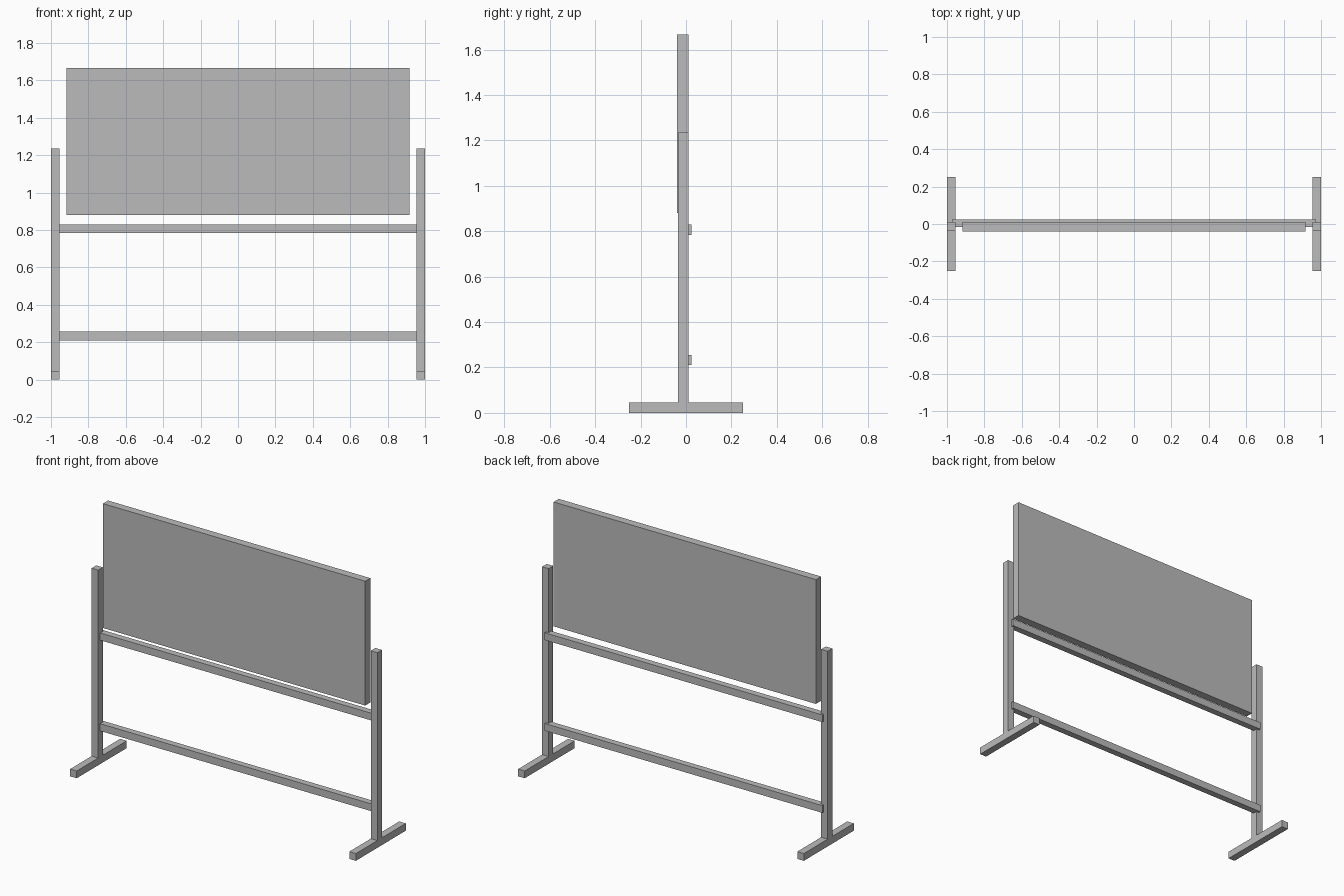
import bpy
import bmesh
from mathutils import Vector

default_cube = bpy.data.objects.get("Cube")
if default_cube:
    bpy.data.objects.remove(default_cube, do_unlink=True)

grey = bpy.data.materials.new("plain grey")
grey.use_nodes = True
grey.diffuse_color = (0.5, 0.5, 0.5, 1)
grey.node_tree.nodes["Principled BSDF"].inputs["Base Color"].default_value = grey.diffuse_color


def extrude_side_profile(name, profile, x_min, x_max):
    """Extrude a closed (y, z) outline along x."""
    bm = bmesh.new()
    face = bm.faces.new([bm.verts.new((x_min, y, z)) for y, z in profile])
    result = bmesh.ops.extrude_face_region(bm, geom=[face])
    moved = [g for g in result["geom"] if isinstance(g, bmesh.types.BMVert)]
    bmesh.ops.translate(bm, verts=moved, vec=Vector((x_max - x_min, 0, 0)))
    bmesh.ops.recalc_face_normals(bm, faces=bm.faces)
    mesh = bpy.data.meshes.new(name)
    bm.to_mesh(mesh)
    bm.free()
    mesh.materials.append(grey)
    obj = bpy.data.objects.new(name, mesh)
    bpy.context.collection.objects.link(obj)
    return obj


def bar(name, half_width, y_min, y_max, z_min, z_max):
    outline = [(y_min, z_min), (y_max, z_min), (y_max, z_max), (y_min, z_max)]
    return extrude_side_profile(name, outline, -half_width, half_width)


# Side stands: a foot and a slightly forward post in one inverted T
foot, thick, height = 0.25, 0.046, 1.235
post_front, post_back = -0.035, 0.011
stand_outline = [
    (-foot, 0), (foot, 0), (foot, thick), (post_back, thick),
    (post_back, height), (post_front, height), (post_front, thick), (-foot, thick),
]
for name, x_min in (("left_stand", 1 - thick), ("right_stand", -1)):
    extrude_side_profile(name, stand_outline, x_min, x_min + thick)

# Cross rails, let into the back of the posts
for name, z in (("lower_rail", 0.21), ("upper_rail", 0.784)):
    bar(name, 0.972, -0.016, 0.025, z, z + thick)

# Board panel
bar("board", 0.918, -0.039, 0.012, 0.88, 1.667)
